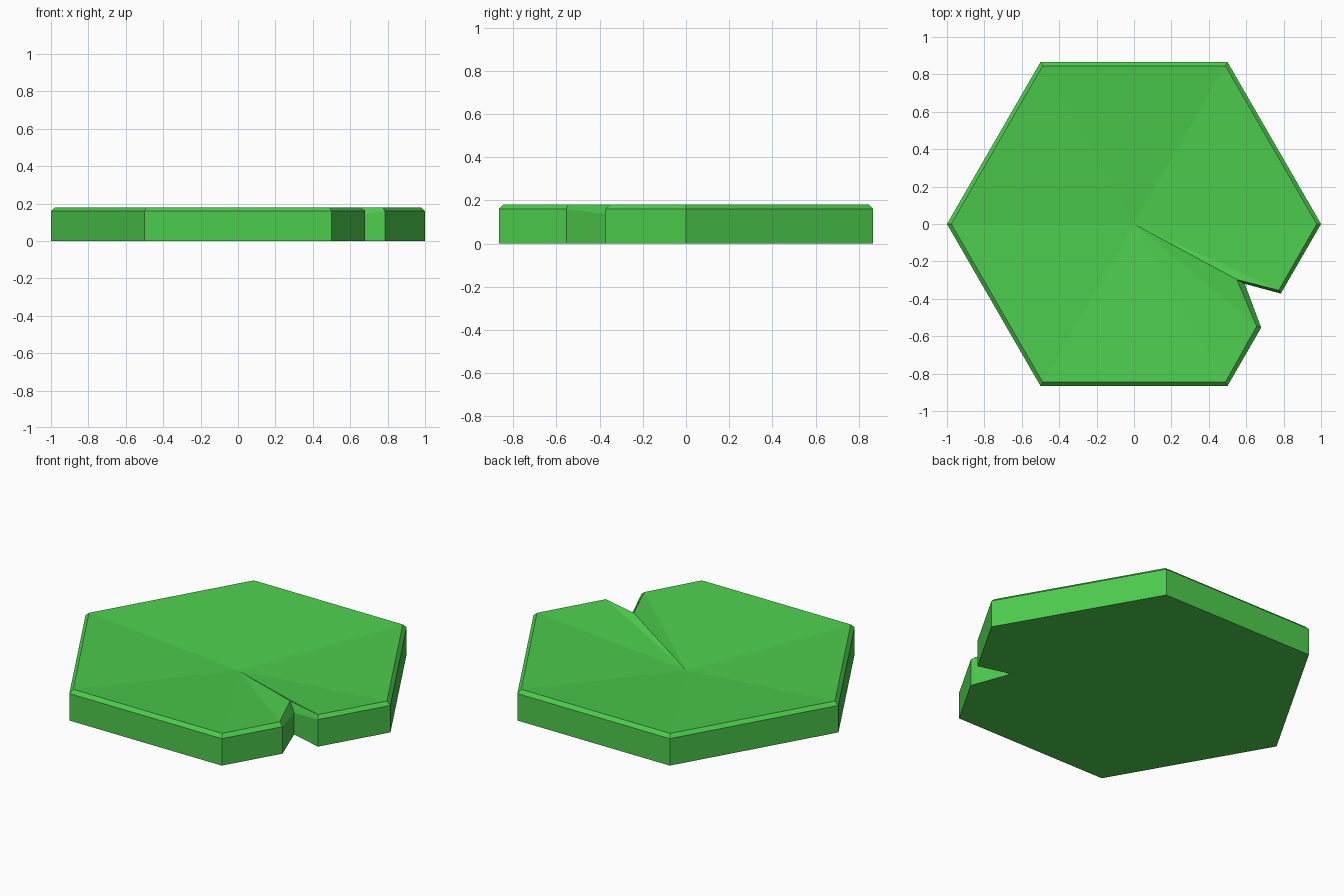
import bpy, bmesh, math

if "Cube" in bpy.data.objects:
    bpy.data.objects.remove(bpy.data.objects["Cube"])

green = bpy.data.materials.new("leaf green")
green.diffuse_color = (0.073, 0.604, 0.073, 1)
green.use_nodes = True
green.node_tree.nodes["Principled BSDF"].inputs["Base Color"].default_value = green.diffuse_color

# Outline: hexagon with a V notch cut into the front right edge
hexa = [(math.cos(math.radians(60 * i)), math.sin(math.radians(60 * i))) for i in range(6)]
notch = [(0.68, -0.554), (0.592, -0.32), (0.785, -0.372)]
outline = hexa + notch
TIP = 7           # index of the notch tip
BEVEL = 0.02

# Rim line: hexagon scaled in, notch corners set by hand
s = 1 - BEVEL / math.cos(math.radians(30))
rim = [(x * s, y * s) for x, y in hexa] + [(0.656, -0.546), (0.55, -0.297), (0.774, -0.354)]

bm = bmesh.new()
n = len(outline)
bottom = [bm.verts.new((x, y, 0)) for x, y in outline]
side = [bm.verts.new((x, y, 0.13 if i == TIP else 0.16)) for i, (x, y) in enumerate(outline)]
top = [bm.verts.new((x, y, 0.18)) for x, y in rim]
centre = bm.verts.new((0, 0, 0.10))

# Underside, walls, bevelled rim and dished top
bm.faces.new(bottom[::-1])
for i in range(n):
    j = (i + 1) % n
    bm.faces.new((bottom[i], bottom[j], side[j], side[i]))
    bm.faces.new((side[i], side[j], top[j], top[i]))
    bm.faces.new((top[i], top[j], centre))
bmesh.ops.recalc_face_normals(bm, faces=bm.faces)

mesh = bpy.data.meshes.new("lily_pad")
bm.to_mesh(mesh)
bm.free()
mesh.materials.append(green)
bpy.context.collection.objects.link(bpy.data.objects.new("lily_pad", mesh))
